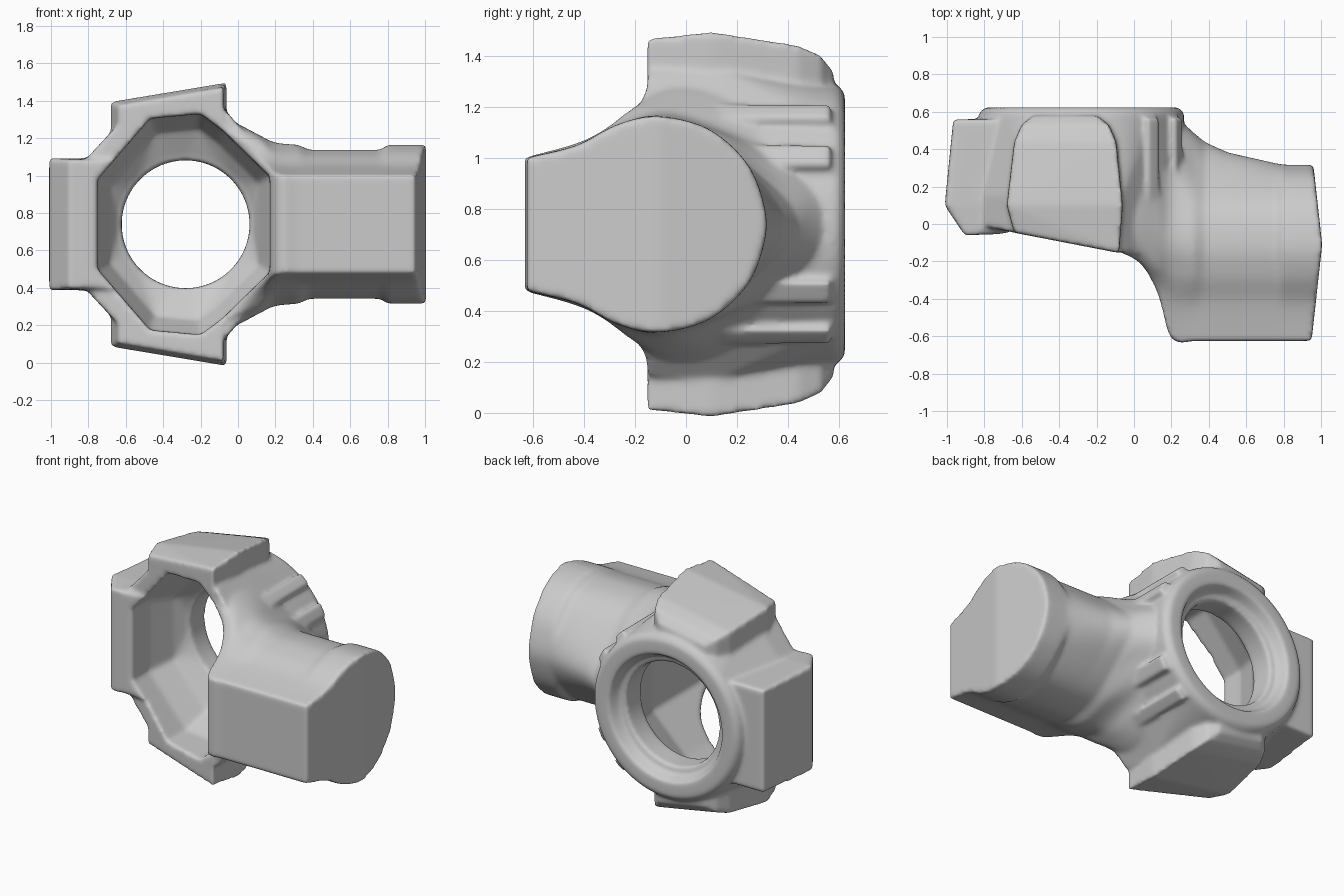
import bpy, bmesh, math
from mathutils import Vector

if "Cube" in bpy.data.objects:
    bpy.data.objects.remove(bpy.data.objects["Cube"])

CX, CZ = -0.28, 0.74          # axis of the round bore (runs along y)


def finish(bm, name):
    bmesh.ops.recalc_face_normals(bm, faces=bm.faces)
    me = bpy.data.meshes.new(name)
    bm.to_mesh(me)
    bm.free()
    ob = bpy.data.objects.new(name, me)
    bpy.context.collection.objects.link(ob)
    return ob


def hull(name, pts):
    bm = bmesh.new()
    for p in pts:
        bm.verts.new(p)
    res = bmesh.ops.convex_hull(bm, input=bm.verts)
    junk = {g for g in res["geom_interior"] + res["geom_unused"]
            if isinstance(g, bmesh.types.BMVert)}
    bmesh.ops.delete(bm, geom=list(junk), context='VERTS')
    return finish(bm, name)


def circle(r, y, n=96):
    return [(CX + r * math.cos(2 * math.pi * i / n), y,
             CZ + r * math.sin(2 * math.pi * i / n)) for i in range(n)]


def mirrored(pts):
    return [(x, y, CZ + s * dz) for x, y, dz in pts for s in (1, -1)]


def slant(x):                 # sloping front face of the ring
    return -0.158 - 0.183 * x


def spline(pts, k):           # Catmull-Rom resampling
    pts = [Vector(p) for p in pts]
    out = []
    for i in range(len(pts) - 1):
        a, b, c = pts[max(i - 1, 0)], pts[i], pts[i + 1]
        d = pts[min(i + 2, len(pts) - 1)]
        for j in range(k):
            t = j / k
            out.append(0.5 * (2 * b + (c - a) * t + (2 * a - 5 * b + 4 * c - d) * t * t
                              + (3 * b - a - 3 * c + d) * t ** 3))
    return out + [pts[-1]]


def section(x, half):
    pts = [Vector((x, y, CZ + dz)) for y, dz in half]
    pts += [Vector((x, y, CZ - dz)) for y, dz in reversed(half)]
    return spline(pts, 6)


def arc(r):                   # round back of the arm, top to rear centre
    return [(-0.11 + r * math.cos(math.radians(a)), r * math.sin(math.radians(a)))
            for a in (90, 62, 34, 9)]


def loft(name, rings):
    bm = bmesh.new()
    vs = [[bm.verts.new(p) for p in r] for r in rings]
    n = len(vs[0])
    for a, b in zip(vs, vs[1:]):
        for i in range(n):
            j = (i + 1) % n
            bm.faces.new((a[i], a[j], b[j], b[i]))
    for r in (vs[0], vs[-1]):             # strip caps, top to bottom
        for i in range(n // 2):
            loop = list(dict.fromkeys([r[i], r[i + 1], r[n - 2 - i], r[n - 1 - i]]))
            if len(loop) > 2:
                bm.faces.new(loop)
    return finish(bm, name)


# main ring: faceted front blending into a round back
outline = [(0.18, 0.33), (-0.06, 0.60), (-0.58, 0.60), (-0.68, 0.48), (-0.83, 0.33)]
body = hull("bearing_housing",
            mirrored([(x, slant(x) - .004, z) for x, z in outline])
            + mirrored([(x, 0.15, z) for x, z in outline])
            + circle(0.55, 0.58) + circle(0.54, 0.605) + circle(0.51, 0.624))

# flared neck sweeping from the ring into the arm (y, half height) per section
arm_front = [(-0.625, 0.262), (-0.43, 0.31), (-0.27, 0.392)]
neck = [
    section(-0.15, [(-.13, .50), (-.12, .57), (-.05, .60), (.10, .60), (.30, .57), (.56, .50), (.57, .25)]),
    section(0.02, [(-.20, .42), (-.19, .47), (-.10, .52), (.06, .52), (.30, .47), (.55, .42), (.57, .20)]),
    section(0.12, [(-.36, .33), (-.30, .38), (-.20, .455), (.0, .47), (.25, .40), (.48, .32), (.57, .15)]),
    section(0.20, [(-.61, .27), (-.42, .32), (-.25, .40), (-.06, .435), (.22, .34), (.42, .24), (.57, .10)]),
    section(0.32, arm_front + [(-.10, .425), (.12, .36), (.33, .20), (.47, .08)]),
]
across = [spline(line, 5) for line in zip(*neck)]
rings = [list(r) for r in zip(*across)]

# arm barrel with a shallow relief and a collar at the end
relief = [(-.625, .262), (-.42, .312), (-.27, .372), (-.11, .398), (.085, .352)]
rings.append(section(0.38, relief + [(.27, .21), (.42, .06)]))
rings.append(section(0.50, relief + [(.26, .20), (.37, .06)]))
rings.append(section(0.76, relief + [(.24, .20), (.315, .06)]))
rings.append(section(0.80, arm_front + arc(.424)))
end = section(1.0, arm_front + arc(.424))
for p in end:
    p.x = 1.006 - 0.11 * abs(p.y + 0.11)
rings.append(end)
parts = [loft("arm", rings)]

# upper and lower lugs
for s, name in ((1, "upper_lug"), (-1, "lower_lug")):
    crown = [(-.68, .1, .655), (-.06, .1, .758),
             (-.64, slant(-.63) - .004, .635), (-.08, -.155, .73),
             (-.64, .44, .61), (-.095, .44, .705),
             (-.60, .53, .58), (-.135, .53, .665),
             (-.54, .58, .54), (-.20, .58, .60)]
    pts = crown + [(x, y, .30) for x, y, z in crown]
    parts.append(hull(name, [(x, y, CZ + s * z) for x, y, z in pts]))

# side lug
parts.append(hull("side_lug", mirrored([
    (-1.012, .1, .353), (-.905, -.06, .345), (-.966, .56, .345),
    (-.60, -.05, .345), (-.60, .56, .345), (-.60, .1, .353)])))

# stiffening ribs on the shoulder
for ang, half_width in ((49, .05), (27.5, .055)):
    for s in (1, -1):
        a = math.radians(ang * s)
        u, v = Vector((math.cos(a), 0, math.sin(a))), Vector((-math.sin(a), 0, math.cos(a)))
        c = Vector((CX, 0, CZ))
        pts = [c + u * r + v * w * k + Vector((0, y, 0))
               for r, w in ((.46, half_width + .015), (.592, half_width - .008))
               for k in (1, -1) for y in (.12, .57)]
        parts.append(hull("rib", pts))

# cutters: faceted front cavity, through bore, rear counterbore
mouth = [(.17, .255), (-.08, .50), (-.20, .59), (-.47, .565), (-.75, .24)]
cutters = [
    hull("cavity_cutter",
         mirrored([(x, y, z) for x, z in mouth for y in (-.75, .12)])
         + mirrored([(CX + (x - CX) * .87, .30, z * .87) for x, z in mouth])
         + circle(.36, .38)),
    hull("bore_cutter", circle(.342, 0.1) + circle(.342, .8)),
    hull("counterbore_cutter", circle(.385, .55) + circle(.44, .66)),
]

# merge everything, then round the casting edges
for ob, op in [(p, 'UNION') for p in parts] + [(c, 'DIFFERENCE') for c in cutters]:
    m = body.modifiers.new(ob.name, 'BOOLEAN')
    m.operation, m.solver, m.object = op, 'EXACT', ob
m = body.modifiers.new("remesh", 'REMESH')
m.mode, m.voxel_size, m.use_smooth_shade = 'VOXEL', 0.0115, True
m = body.modifiers.new("round_edges", 'SMOOTH')
m.factor, m.iterations = 0.5, 16

deps = bpy.context.evaluated_depsgraph_get()
mesh = bpy.data.meshes.new_from_object(body.evaluated_get(deps))
body.modifiers.clear()
body.data = mesh
for ob in parts + cutters:
    bpy.data.objects.remove(ob)
for p in body.data.polygons:
    p.use_smooth = True
